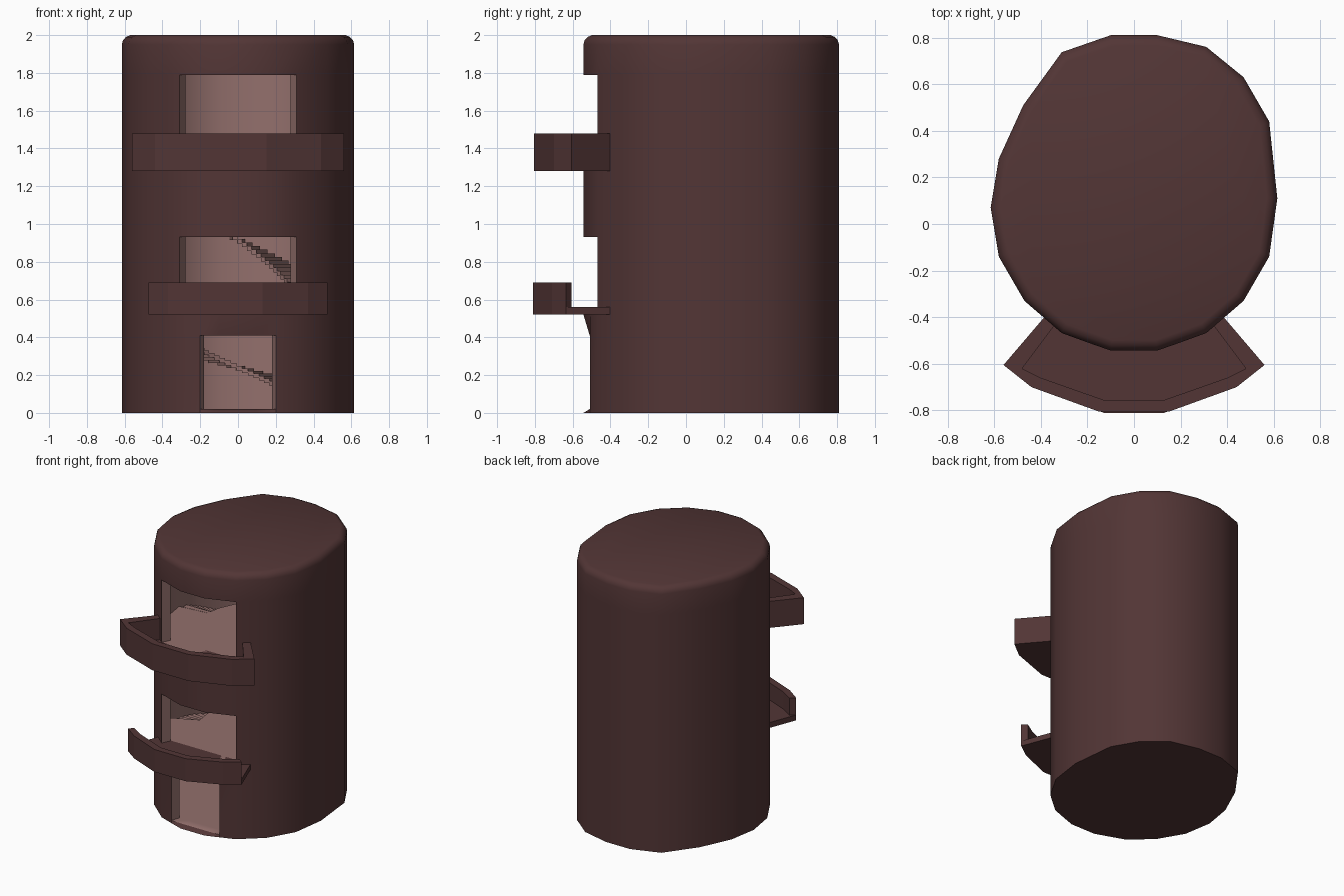
import bpy, bmesh
from math import sin, cos, radians
from mathutils import Vector

if "Cube" in bpy.data.objects:
    bpy.data.objects.remove(bpy.data.objects["Cube"])


def material(name, rgb):
    m = bpy.data.materials.new(name)
    m.diffuse_color = (*rgb, 1)
    m.use_nodes = True
    m.node_tree.nodes["Principled BSDF"].inputs["Base Color"].default_value = m.diffuse_color
    return m


DARK = material("dark_clay", (0.085, 0.036, 0.036))
LIGHT = material("light_clay", (0.29, 0.16, 0.15))
CENTRE = Vector((0, 0.135))


def finish(name, bm, mats, smooth=False):
    bmesh.ops.remove_doubles(bm, verts=bm.verts, dist=0.0002)
    bmesh.ops.recalc_face_normals(bm, faces=bm.faces)
    me = bpy.data.meshes.new(name)
    bm.to_mesh(me)
    bm.free()
    for m in mats:
        me.materials.append(m)
    ob = bpy.data.objects.new(name, me)
    bpy.context.collection.objects.link(ob)
    if smooth:
        bpy.ops.object.select_all(action='DESELECT')
        ob.select_set(True)
        bpy.context.view_layer.objects.active = ob
        bpy.ops.object.shade_smooth_by_angle(angle=radians(40))
    return ob


def face(bm, pts, mat=0):
    bm.faces.new([bm.verts.new(p) for p in pts]).material_index = mat


def add_prism(bm, pts, z0, z1):
    lo = [(x, y, z0) for x, y in pts]
    hi = [(x, y, z1) for x, y in pts]
    face(bm, lo[::-1])
    face(bm, hi)
    for i in range(len(pts)):
        j = (i + 1) % len(pts)
        face(bm, [lo[i], lo[j], hi[j], hi[i]])


def prism(name, pts, z0, z1, mat):
    bm = bmesh.new()
    add_prism(bm, pts, z0, z1)
    return finish(name, bm, [mat])


# Oval plan, counter-clockwise from the left window jamb
PLAN = [Vector(p) for p in (
    (-.31, -.468), (-.2, -.508), (-.10, -.543), (.10, -.543), (.2, -.508), (.31, -.468),
    (.47, -.33), (.58, -.14), (.615, .11), (.58, .44), (.47, .63), (.31, .76), (.10, .81),
    (-.10, .81), (-.31, .737), (-.475, .51), (-.58, .28), (-.615, .07), (-.58, -.14), (-.47, -.33))]
N = len(PLAN)


def inset(p, d):
    return p + (CENTRE - p).normalized() * d


INNER = [inset(p, 0.07) for p in PLAN]

# Tower wall: rows of cells (height, edge rounding), with openings left out
LEVELS = [(0, 0), (.02, 0), (.41, 0), (.52, 0), (.56, 0), (.93, 0), (1.32, 0), (1.79, 0),
          (1.95, 0), (1.972, .006), (1.99, .022), (2.0, .045)]
CEILING = 1.95
OPEN = {1: range(1, 4), 4: range(0, 5), 6: range(0, 5)}


def outer(r, i):
    z, d = LEVELS[r]
    p = inset(PLAN[i % N], d)
    if r in (1, 2) and i in (2, 3):      # flat front around the door
        p.y = -.51
    return (p.x, p.y, z)


def inner(r, i):
    p = INNER[i % N]
    y = -.44 if r in (1, 2) and i in (2, 3) else p.y
    return (p.x, y, LEVELS[r][0])


def is_open(r, i):
    return i % N in OPEN.get(r, ())


bm = bmesh.new()
for r in range(len(LEVELS) - 1):
    inside = r >= 1 and LEVELS[r + 1][0] <= CEILING
    for i in range(N):
        if not is_open(r, i):
            face(bm, [outer(r, i), outer(r, i + 1), outer(r + 1, i + 1), outer(r + 1, i)])
            if inside:
                face(bm, [inner(r, i + 1), inner(r, i), inner(r + 1, i), inner(r + 1, i + 1)], 1)
            continue
        # reveals around each opening
        face(bm, [outer(r, i), outer(r, i + 1), inner(r, i + 1), inner(r, i)], 1)
        face(bm, [outer(r + 1, i), outer(r + 1, i + 1), inner(r + 1, i + 1), inner(r + 1, i)], 1)
        for k, nb in ((i, i - 1), (i + 1, i + 1)):
            if not is_open(r, nb):
                face(bm, [outer(r, k), outer(r + 1, k), inner(r + 1, k), inner(r, k)], 1)
top = len(LEVELS) - 1
face(bm, [outer(0, i) for i in reversed(range(N))])
face(bm, [outer(top, i) for i in range(N)])
face(bm, [inner(1, i) for i in range(N)], 1)
face(bm, [inner(8, i) for i in reversed(range(N))], 1)
finish("tower_shell", bm, [DARK, LIGHT], smooth=True)


# Upper floors: oval plate with a stairwell left open at the back left
def plate(name, z, well):
    bm = bmesh.new()
    core = [CENTRE + (p - CENTRE) * 0.6 for p in INNER]
    add_prism(bm, core, z - .02, z)
    for i in range(N):
        j = (i + 1) % N
        if i not in well:
            add_prism(bm, [core[i], INNER[i], INNER[j], core[j]], z - .02, z)
    finish(name, bm, [LIGHT])


plate("first_floor", .56, range(13, 18))
plate("second_floor", 1.32, range(12, 17))


# Curved stairs hugging the inside wall
def stairs(name, a0, a1, z0, z1, count=40):
    bm = bmesh.new()
    for k in range(count):
        a, b = (radians(a0 + (a1 - a0) * t / count) for t in (k, k + 1))
        z = z0 + (z1 - z0) * (k + 1) / count
        ring = [(s * .52 * cos(t), CENTRE.y + s * .59 * sin(t))
                for s, t in ((.62, a), (1, a), (1, b), (.62, b))]
        add_prism(bm, ring, z - .025, z)
    finish(name, bm, [LIGHT])


stairs("lower_stairs", 0, 215, .02, .56)
stairs("upper_stairs", 5, 185, .56, 1.32)


def mirrored(half):
    return half + [(-x, y) for x, y in reversed(half)]


# Upper balcony: slab with a parapet on all three sides
edge = [(.385, -.40), (.56, -.605), (.44, -.70), (.15, -.805)]
lip = [(.33, -.42), (.48, -.62), (.40, -.66), (.13, -.755)]
prism("upper_balcony_floor", mirrored(edge), 1.28, 1.32, DARK)
prism("upper_balcony_parapet", mirrored(edge) + mirrored(lip)[::-1], 1.28, 1.48, DARK)

# Lower balcony: slab with a parapet along the front only
edge = [(.385, -.40), (.475, -.635), (.37, -.71), (.13, -.81)]
rail = [(.475, -.635), (.37, -.71), (.13, -.81)]
lip = [(.44, -.605), (.35, -.662), (.115, -.76)]
prism("lower_balcony_floor", mirrored(edge), .52, .56, DARK)
prism("lower_balcony_parapet", mirrored(rail) + mirrored(lip)[::-1], .52, .69, DARK)
